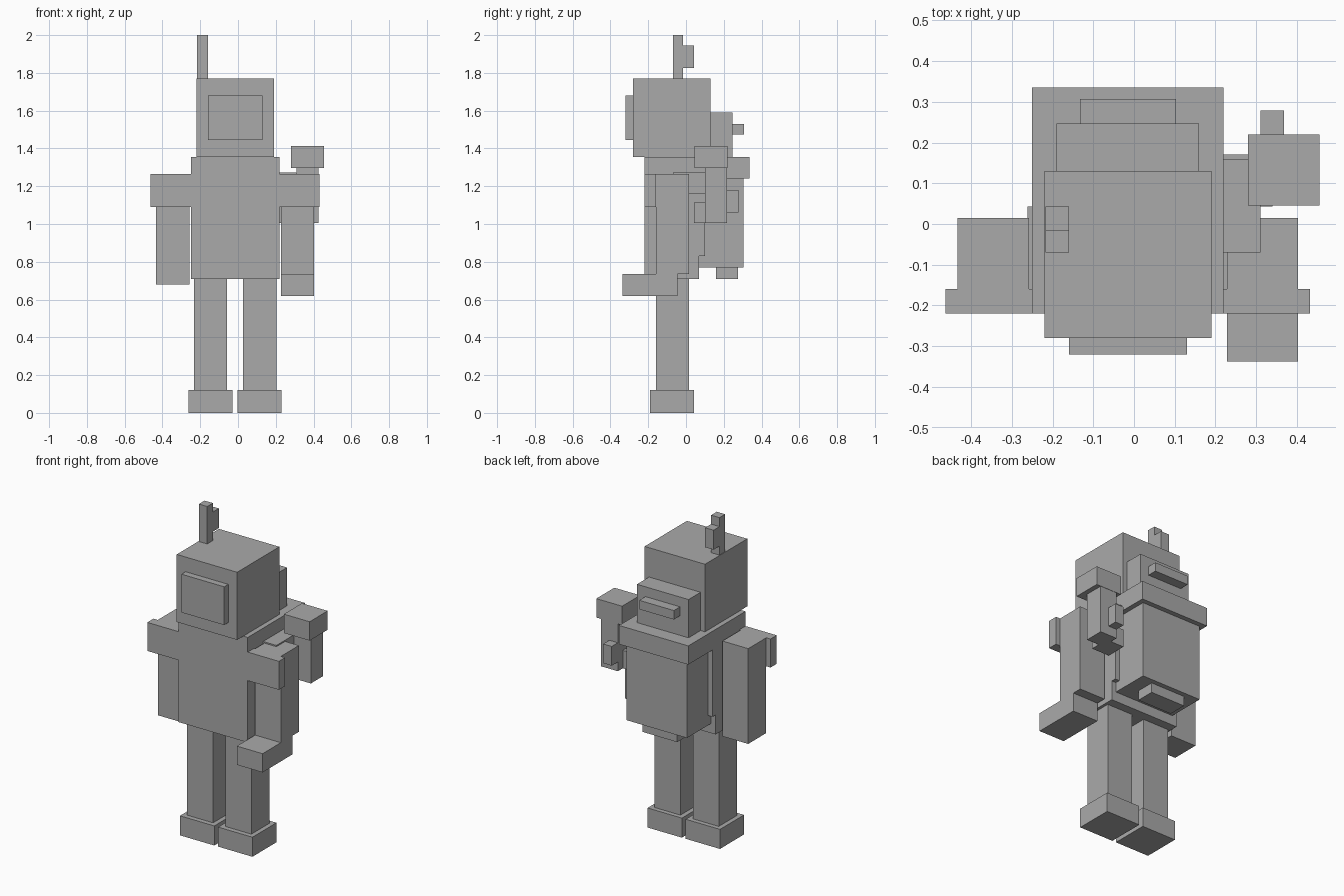
import bpy
from mathutils import Vector

cube = bpy.data.objects.get("Cube")
if cube:
    bpy.data.objects.remove(cube, do_unlink=True)

grey = bpy.data.materials.new("plain_grey")
grey.use_nodes = True
grey.diffuse_color = (0.4, 0.4, 0.4, 1)
grey.node_tree.nodes["Principled BSDF"].inputs["Base Color"].default_value = (0.4, 0.4, 0.4, 1)


def box(name, x, y, z):
    """Add a flat-shaded box from its (low, high) extent on each axis."""
    low, high = Vector((x[0], y[0], z[0])), Vector((x[1], y[1], z[1]))
    bpy.ops.mesh.primitive_cube_add(size=1, location=(low + high) / 2)
    obj = bpy.context.object
    obj.name = name
    obj.scale = high - low
    bpy.ops.object.transform_apply(location=False, rotation=False, scale=True)
    obj.data.materials.append(grey)
    return obj


mid = -0.015  # body centre line


def centred(name, width, y, z):
    return box(name, (mid - width / 2, mid + width / 2), y, z)


# Head with face plate and antenna
centred("head", 0.41, (-0.28, 0.13), (1.355, 1.77))
centred("face_plate", 0.29, (-0.32, -0.28), (1.445, 1.68))
box("antenna", (-0.217, -0.16), (-0.07, -0.015), (1.77, 2.0))
box("antenna_tip", (-0.217, -0.16), (-0.015, 0.043), (1.825, 1.945))

# Torso and backpack
centred("torso", 0.47, (-0.22, 0.07), (0.71, 1.24))
centred("collar", 0.47, (-0.22, 0.335), (1.24, 1.355))
centred("back_panel", 0.47, (0.07, 0.10), (0.83, 1.24))
centred("backpack", 0.41, (0.07, 0.305), (0.77, 1.24))
centred("backpack_base", 0.235, (0.16, 0.275), (0.71, 0.77))
centred("backpack_top", 0.35, (0.13, 0.247), (1.355, 1.59))
centred("backpack_handle", 0.235, (0.247, 0.307), (1.475, 1.53))

# Legs, feet, arms and shoulder plates on both sides
for side, sign in (("left", 1), ("right", -1)):
    def span(a, b):
        return sorted((mid + sign * a, mid + sign * b))
    box(side + "_leg", span(0.042, 0.218), (-0.16, 0.015), (0.12, 0.71))
    box(side + "_foot", span(0.013, 0.246), (-0.19, 0.043), (0, 0.12))
    box(side + "_shoulder_plate", span(0.235, 0.447), (-0.22, -0.16), (1.09, 1.265))
    bottom = 0.735 if sign > 0 else 0.68
    box(side + "_arm", span(0.243, 0.418), (-0.16, 0.015), (bottom, 1.265))
box("left_forearm", (0.228, 0.403), (-0.337, -0.045), (0.62, 0.735))

# Device mounted beside the backpack
box("mount_bar", (0.22, 0.31), (-0.07, 0.16), (1.16, 1.273))
box("mount_foot", (0.22, 0.34), (0.043, 0.17), (1.005, 1.115))
box("device_post", (0.31, 0.425), (0.10, 0.218), (1.005, 1.297))
box("device_head", (0.28, 0.455), (0.045, 0.22), (1.297, 1.413))
box("device_knob", (0.31, 0.368), (0.218, 0.278), (1.062, 1.18))
